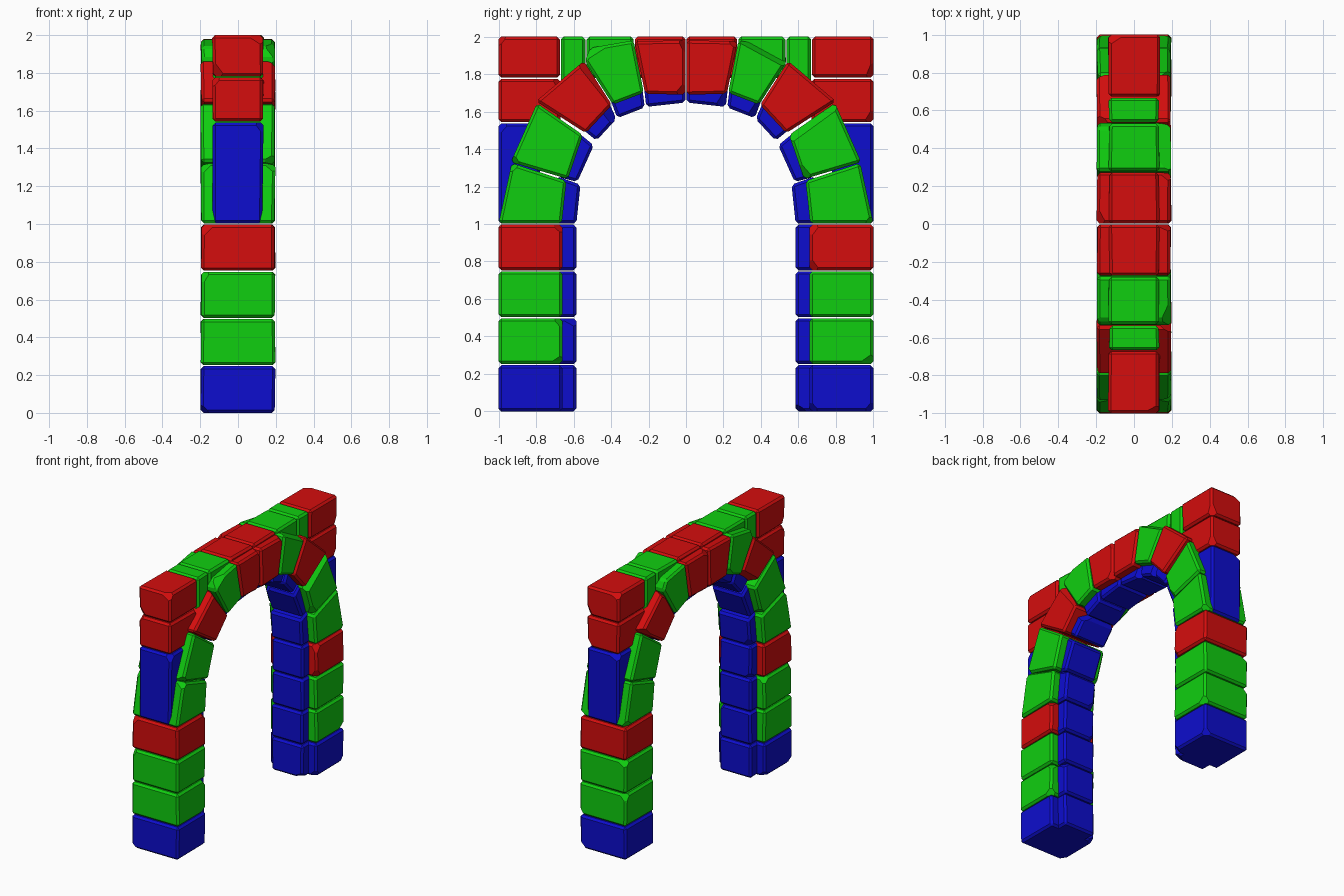
import bpy, bmesh, random
from mathutils import Vector

if "Cube" in bpy.data.objects:
    bpy.data.objects.remove(bpy.data.objects["Cube"])

random.seed(4)


def material(name, rgb):
    m = bpy.data.materials.new(name)
    m.diffuse_color = (*rgb, 1)
    m.use_nodes = True
    m.node_tree.nodes["Principled BSDF"].inputs["Base Color"].default_value = m.diffuse_color
    return m


RED = material("red stone", (0.66, 0.004, 0.004))
GREEN = material("green stone", (0.005, 0.62, 0.005))
BLUE = material("blue stone", (0.004, 0.004, 0.62))


def stone(name, pts, hx, mat, side, bevel=0.015, chips=2):
    """Extrude a (y, z) outline across x, bevel it and knock off a few corners."""
    bm = bmesh.new()
    def jit():
        return random.uniform(-0.004, 0.004)
    a = [bm.verts.new((-hx + jit(), side * y, z)) for y, z in pts]
    b = [bm.verts.new((hx + jit(), side * y, z)) for y, z in pts]
    n = len(pts)
    bm.faces.new(a)
    bm.faces.new(b[::-1])
    for i in range(n):
        j = (i + 1) % n
        bm.faces.new((a[i], b[i], b[j], a[j]))
    bmesh.ops.recalc_face_normals(bm, faces=bm.faces[:])
    centre = sum((v.co for v in bm.verts), Vector()) / len(bm.verts)
    corners = [v.co.copy() for v in bm.verts]
    bmesh.ops.bevel(bm, geom=bm.edges[:], offset=bevel, segments=1,
                    affect='EDGES', profile=0.5, clamp_overlap=True)
    for c in random.sample(corners, chips):
        d = c - centre
        nrm = Vector([(1 if k > 0 else -1) * random.uniform(0.4, 1.0) for k in d]).normalized()
        cut = bmesh.ops.bisect_plane(bm, geom=bm.verts[:] + bm.edges[:] + bm.faces[:],
                                     plane_co=c - nrm * 0.033, plane_no=nrm, clear_outer=True)
        edges = [e for e in cut["geom_cut"] if isinstance(e, bmesh.types.BMEdge)]
        if edges:
            bmesh.ops.holes_fill(bm, edges=edges, sides=0)
    bmesh.ops.recalc_face_normals(bm, faces=bm.faces[:])
    me = bpy.data.meshes.new(name)
    bm.to_mesh(me)
    bm.free()
    me.materials.append(mat)
    ob = bpy.data.objects.new(name, me)
    bpy.context.collection.objects.link(ob)


def box(y0, y1, z0, z1):
    return [(y0, z0), (y1, z0), (y1, z1), (y0, z1)]


WIDE, NARROW = 0.195, 0.132

# Wide arch stones: outline from springing to crown (y, z)
ARCH = [
    ([(1.0, 1.003), (0.663, 1.003), (0.638, 1.23), (0.93, 1.325)], GREEN),
    ([(0.935, 1.33), (0.63, 1.24), (0.55, 1.475), (0.795, 1.645)], GREEN),
    ([(0.80, 1.655), (0.535, 1.485), (0.395, 1.635), (0.545, 1.87)], RED),
    ([(0.54, 1.87), (0.39, 1.637), (0.225, 1.70), (0.28, 1.98), (0.51, 1.94)], GREEN),
    ([(0.275, 1.975), (0.218, 1.695), (0.003, 1.69), (0.003, 1.98)], RED),
]
# Narrow lining stones under the arch, set a little into the wide ring
LINING = [
    [(0.72, 1.003), (0.585, 1.003), (0.563, 1.21), (0.69, 1.255)],
    [(0.68, 1.25), (0.58, 1.225), (0.492, 1.42), (0.59, 1.50)],
    [(0.57, 1.52), (0.478, 1.445), (0.372, 1.56), (0.42, 1.67)],
    [(0.41, 1.68), (0.366, 1.565), (0.22, 1.622), (0.235, 1.74)],
    [(0.225, 1.74), (0.212, 1.625), (0.003, 1.648), (0.003, 1.74)],
]

for side, tag in ((-1, "front"), (1, "back")):
    # Pillar stones with their lining
    for i, mat in enumerate((BLUE, GREEN, GREEN, RED)):
        z0, z1 = i * 0.25 + (0.003 if i else 0), i * 0.25 + 0.247
        stone(f"{tag}_pillar_stone_{i + 1}", box(0.66, 1.0, z0, z1), WIDE, mat, side)
        stone(f"{tag}_pillar_lining_{i + 1}", box(0.585, 0.72, z0, z1), NARROW, BLUE, side, chips=1)
    # Arch ring and lining
    for i, (pts, mat) in enumerate(ARCH):
        stone(f"{tag}_arch_stone_{i + 1}", pts, WIDE, mat, side)
    for i, pts in enumerate(LINING):
        stone(f"{tag}_arch_lining_{i + 1}", pts, NARROW, BLUE, side, chips=1)
    # Narrow corner stones filling the square above the arch
    stone(f"{tag}_corner_stone_low", box(0.78, 1.0, 1.003, 1.537), NARROW, BLUE, side)
    stone(f"{tag}_corner_stone_mid", box(0.67, 1.0, 1.543, 1.775), NARROW + 0.003, RED, side)
    stone(f"{tag}_corner_stone_top", box(0.673, 1.0, 1.782, 2.0), NARROW + 0.003, RED, side)
    stone(f"{tag}_corner_stone_inner", box(0.537, 0.667, 1.72, 2.0), NARROW, GREEN, side, chips=1)
    # Narrow caps just proud of the crown stones
    stone(f"{tag}_crown_cap_outer", box(0.28, 0.53, 1.78, 2.0), NARROW, GREEN, side, chips=0)
    stone(f"{tag}_crown_cap_inner", box(0.003, 0.273, 1.78, 2.0), NARROW, RED, side, chips=0)
